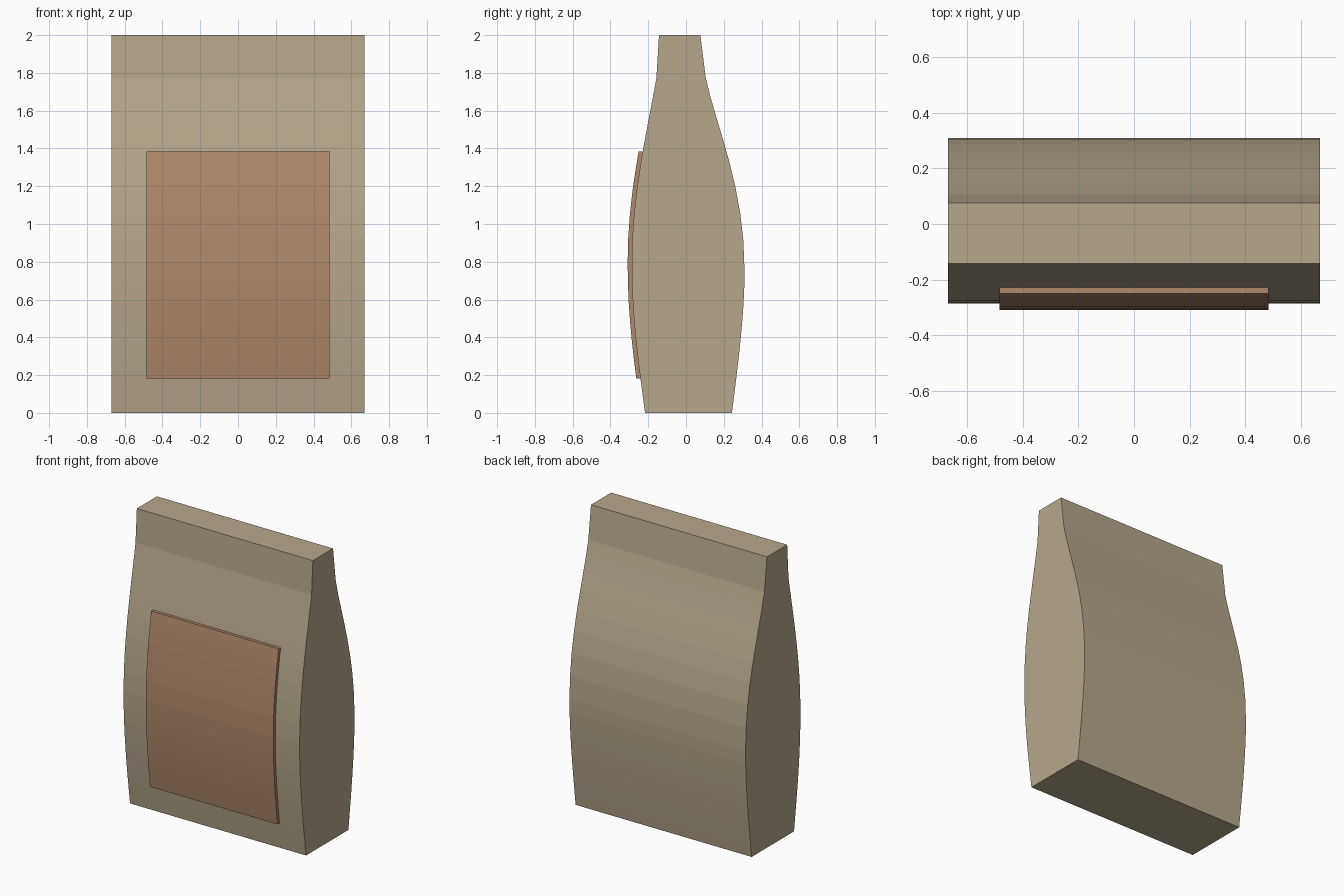
import bpy, bmesh
from mathutils import Vector
from mathutils.geometry import interpolate_bezier

if "Cube" in bpy.data.objects:
    bpy.data.objects.remove(bpy.data.objects["Cube"])


def curve(*pts, n=9):
    return [(p.x, p.y) for p in interpolate_bezier(*[Vector(p) for p in pts], n)]


def y_at(line, z):
    for (y0, z0), (y1, z1) in zip(line, line[1:]):
        if z0 <= z <= z1:
            return y0 + (y1 - y0) * (z - z0) / (z1 - z0)


def extrude_profile(name, profile, half_width, color):
    bm = bmesh.new()
    face = bm.faces.new([bm.verts.new((-half_width, y, z)) for y, z in profile])
    ext = bmesh.ops.extrude_face_region(bm, geom=[face])
    verts = [v for v in ext["geom"] if isinstance(v, bmesh.types.BMVert)]
    bmesh.ops.translate(bm, verts=verts, vec=(2 * half_width, 0, 0))
    bmesh.ops.recalc_face_normals(bm, faces=bm.faces)
    mesh = bpy.data.meshes.new(name)
    bm.to_mesh(mesh)
    bm.free()
    mat = bpy.data.materials.new(name + "_color")
    mat.diffuse_color = (*color, 1)
    mat.use_nodes = True
    mat.node_tree.nodes["Principled BSDF"].inputs["Base Color"].default_value = mat.diffuse_color
    mesh.materials.append(mat)
    obj = bpy.data.objects.new(name, mesh)
    bpy.context.collection.objects.link(obj)
    return obj


# Side outline of the bag as (y, z): bulging walls, pinched top
front = (curve((-.217, 0), (-.25, .25), (-.288, .5), (-.287, .8))
         + curve((-.287, .8), (-.287, 1.15), (-.215, 1.45), (-.157, 1.77))[1:]
         + [(-.143, 2)])
back = (curve((.243, 0), (.275, .25), (.31, .52), (.31, .75))
        + curve((.31, .75), (.31, 1.2), (.165, 1.5), (.105, 1.77))[1:]
        + [(.076, 2)])
extrude_profile("bag", front + back[::-1], .67, (.47, .39, .27))

# Label follows the front wall
zs = [.182] + [z for _, z in front if .2 < z < 1.37] + [1.385]
inner = [(y_at(front, z) + .001, z) for z in zs]
outer = [(y - .023, z) for y, z in inner]
extrude_profile("label", outer + inner[::-1], .485, (.43, .25, .15))
